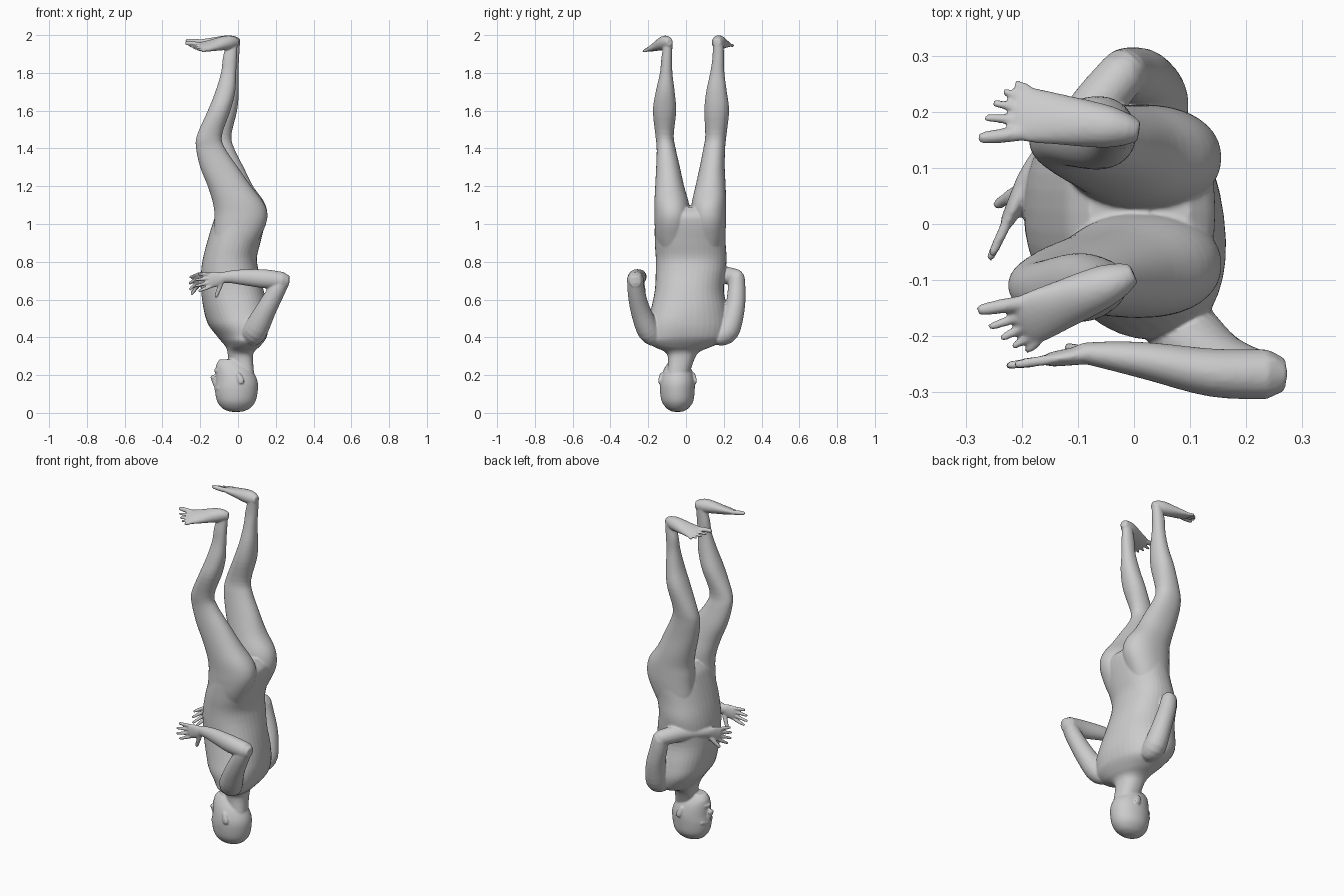
import bpy, bmesh, math
from mathutils import Vector

bm = bmesh.new()
N = 20


def smooth_rows(rows, k=4):
    """Catmull-Rom through rows of numbers."""
    out = []
    for i in range(len(rows) - 1):
        p0, p1, p2 = rows[max(i - 1, 0)], rows[i], rows[i + 1]
        p3 = rows[min(i + 2, len(rows) - 1)]
        for j in range(k):
            t = j / k
            out.append([0.5 * (2 * b + (c - a) * t + (2 * a - 5 * b + 4 * c - d) * t * t
                        + (3 * b - a - 3 * c + d) * t ** 3)
                        for a, b, c, d in zip(p0, p1, p2, p3)])
    out.append(list(rows[-1]))
    return out


def skin(rings):
    loops = [[bm.verts.new(p) for p in r] for r in rings]
    for a, b in zip(loops, loops[1:]):
        for i in range(len(a)):
            j = (i + 1) % len(a)
            bm.faces.new((a[i], a[j], b[j], b[i]))
    bm.faces.new(loops[0][::-1])
    bm.faces.new(loops[-1])


def loft(rows, power=2.0, twist=0.0):
    """Level cross-sections given as z, x0, x1, y0, y1; twist turns the low (chest) end."""
    rings = []
    for z, x0, x1, y0, y1 in smooth_rows(rows):
        k = twist * min(max((.75 - z) / .25, 0), 1)
        ring = []
        for i in range(N * 2):
            c, s = math.cos(math.pi * i / N), math.sin(math.pi * i / N)
            e = 2 / power
            dy = (y1 - y0) / 2 * math.copysign(abs(s) ** e, s)
            ring.append(((x0 + x1) / 2 + (x1 - x0) / 2 * math.copysign(abs(c) ** e, c) - k * dy,
                         (y0 + y1) / 2 + dy, z))
        rings.append(ring)
    skin(rings)


def tube(rows, hint):
    """Sections across a path: x, y, z, half size along hint, half size across."""
    pts = smooth_rows(rows)
    pos = [Vector(p[:3]) for p in pts]
    t0, t1 = (pos[1] - pos[0]).normalized(), (pos[-1] - pos[-2]).normalized()
    a, b = pts[0], pts[-1]
    # rounded ends
    pts = [list(pos[0] - t0 * min(a[3:]) * 0.75) + [a[3] * .65, a[4] * .65]] + pts
    pts.append(list(pos[-1] + t1 * min(b[3:]) * 0.75) + [b[3] * .65, b[4] * .65])
    pos = [Vector(p[:3]) for p in pts]
    rings = []
    for i, p in enumerate(pts):
        t = (pos[min(i + 1, len(pos) - 1)] - pos[max(i - 1, 0)]).normalized()
        u = Vector(hint)
        u = (u - t * u.dot(t)).normalized()
        v = t.cross(u)
        rings.append([pos[i] + u * p[3] * math.cos(2 * math.pi * k / N)
                      + v * p[4] * math.sin(2 * math.pi * k / N) for k in range(N)])
    skin(rings)


def stick(a, b, r):
    m = (Vector(a) + Vector(b)) / 2
    d = Vector(b) - Vector(a)
    tube([(*a, r, r), (*m, r, r), (*b, r * .8, r * .8)], d.orthogonal())


# torso and neck
loft([(.20, -.03, .085, -.10, .015), (.29, -.05, .078, -.095, .047), (.325, -.055, .085, -.115, .075),
      (.35, -.062, .11, -.17, .135), (.38, -.085, .135, -.205, .2), (.41, -.11, .15, -.205, .222),
      (.47, -.155, .16, -.205, .232), (.55, -.18, .155, -.185, .22), (.65, -.195, .135, -.165, .20),
      (.75, -.195, .11, -.16, .21), (.82, -.185, .10, -.16, .215), (.9, -.165, .118, -.165, .21),
      (1.0, -.135, .142, -.165, .21), (1.05, -.115, .14, -.155, .2), (1.09, -.08, .10, -.11, .15)],
     2.25, .13)

# head
loft([(.006, -.04, .02, -.07, -.02), (.022, -.08, .06, -.10, .01), (.06, -.11, .092, -.128, .038),
      (.12, -.122, .105, -.138, .046), (.17, -.118, .103, -.136, .046), (.22, -.117, .08, -.122, .034),
      (.255, -.115, .05, -.103, .014), (.283, -.098, .02, -.082, -.01)])
# nose, lips, brow and ears
tube([(-.115, -.045, .135, .01, .01), (-.126, -.045, .165, .012, .012),
      (-.132, -.045, .19, .018, .014)], (0, 1, 0))
tube([(-.108, -.07, .223, .008, .008), (-.117, -.045, .223, .012, .01),
      (-.108, -.02, .223, .008, .008)], (0, 0, 1))
tube([(-.102, -.09, .13, .01, .01), (-.115, -.045, .125, .01, .01),
      (-.102, 0, .13, .01, .01)], (0, 0, 1))
for y, s in ((-.132, -1), (.042, 1)):
    tube([(.018, y + s * .008, .16, .015, .007), (.012, y + s * .007, .18, .017, .007),
          (.0, y - s * .002, .208, .01, .007)], (1, 0, 0))

# legs
loft([(.82, -.13, .06, -.135, .01), (.92, -.13, .112, -.16, .018), (1.0, -.125, .148, -.166, .02),
      (1.06, -.125, .155, -.167, .021),
      (1.12, -.135, .132, -.167, .013), (1.2, -.16, .07, -.163, -.01), (1.3, -.2, .0, -.158, -.032),
      (1.4, -.222, -.068, -.155, -.055), (1.47, -.217, -.085, -.162, -.065),
      (1.6, -.16, -.04, -.175, -.052), (1.7, -.12, -.015, -.16, -.06), (1.8, -.09, -.01, -.138, -.072),
      (1.88, -.08, -.006, -.13, -.073), (1.96, -.06, -.003, -.118, -.072)], 2.15)
loft([(.82, -.13, .06, .035, .185), (.92, -.13, .112, .027, .205), (1.0, -.125, .148, .025, .212),
      (1.06, -.125, .155, .024, .213),
      (1.12, -.125, .137, .032, .212), (1.2, -.142, .08, .05, .21), (1.3, -.17, .03, .072, .205),
      (1.4, -.187, -.02, .092, .207), (1.47, -.175, -.035, .102, .214), (1.6, -.125, -.005, .097, .228),
      (1.7, -.09, .004, .107, .216), (1.8, -.07, .002, .128, .203), (1.88, -.064, .006, .14, .202),
      (1.96, -.045, .01, .142, .198)], 2.15)

# feet, soles up, toes fanned from the inner big toe to the little toe
for hx, hy, zt, aim, roll, s in ((-.02, -.096, 1.936, (-.9, -.4), -.42, -1),
                                 (-.012, .168, 1.957, (-.99, .15), -.25, 1)):
    d = Vector((*aim, 0)).normalized()
    side = Vector((-d.y, d.x, 0))
    side = side if side.y * s > 0 else -side
    side = (side + Vector((0, 0, roll))).normalized()
    rows = []
    for dist, f, w, h in ((0, 0, .028, .031), (.03, .05, .037, .037), (.07, .25, .042, .035),
                          (.12, .6, .046, .027), (.17, .9, .05, .019), (.192, 1, .047, .014)):
        p = Vector((hx, hy, 1.962 + (zt - 1.962) * f)) + d * dist
        rows.append((*p, w, h))
    tube(rows, side)
    base = Vector((hx, hy, zt)) + d * .185
    for off, ln, r in ((-.036, .068, .013), (-.011, .065, .0085), (.009, .054, .0085),
                       (.028, .04, .0085), (.046, .022, .0085)):
        q = base + side * off
        stick(q, q + (d + side * (off * 7 - .02)) * ln, r)

# upper arms and forearms
tube([(.06, -.15, .405, .05, .06), (.09, -.195, .435, .062, .066), (.145, -.24, .54, .053, .055),
      (.2, -.263, .64, .046, .047), (.235, -.267, .705, .042, .042)], (0, 1, 0))
tube([(.235, -.268, .7, .046, .045), (.14, -.265, .71, .05, .043), (.03, -.245, .718, .042, .034),
      (-.04, -.235, .72, .033, .026), (-.09, -.23, .715, .028, .019)], (0, 0, 1))
tube([(.03, .17, .405, .05, .06), (.035, .22, .435, .062, .062), (.018, .258, .55, .053, .053),
      (-.008, .268, .65, .047, .048), (-.02, .268, .715, .043, .043)], (0, 1, 0))
tube([(-.02, .268, .715, .045, .043), (-.07, .21, .728, .046, .044), (-.125, .15, .73, .038, .034),
      (-.17, .1, .725, .03, .026), (-.195, .07, .718, .027, .019)], (0, 0, 1))


# hands: flat palm, four fanned fingers and a thumb
def hand(wrist, aim, thumb):
    w, d = Vector(wrist), Vector(aim).normalized()
    up = Vector((0, 0, 1))
    up = (up - d * up.dot(d)).normalized()
    tube([(*w, .027, .018), (*(w + d * .035), .038, .016), (*(w + d * .075), .042, .013)], up)
    for k, ln in ((1.5, .06), (.5, .078), (-.5, .085), (-1.5, .072)):
        q = w + d * .07 + up * k * .021
        stick(q, q + (d + up * k * .13) * ln, .0092)
    q = w + d * .015 - up * .02
    stick(q, q + Vector(thumb), .012)


hand((-.075, -.231, .715), (-.14, -.02, -.025), (-.03, .012, -.075))
hand((-.194, .072, .719), (-.075, -.16, -.06), (-.045, -.03, -.06))

# fuse the parts into one skin
bmesh.ops.recalc_face_normals(bm, faces=bm.faces)
me = bpy.data.meshes.new("body")
bm.to_mesh(me)
bm.free()
body = bpy.data.objects.new("body", me)
bpy.context.collection.objects.link(body)
rm = body.modifiers.new("fuse", 'REMESH')
rm.mode = 'VOXEL'
rm.voxel_size = 0.005
rm.use_smooth_shade = True
sm = body.modifiers.new("soften", 'SMOOTH')
sm.factor = 0.5
sm.iterations = 4
